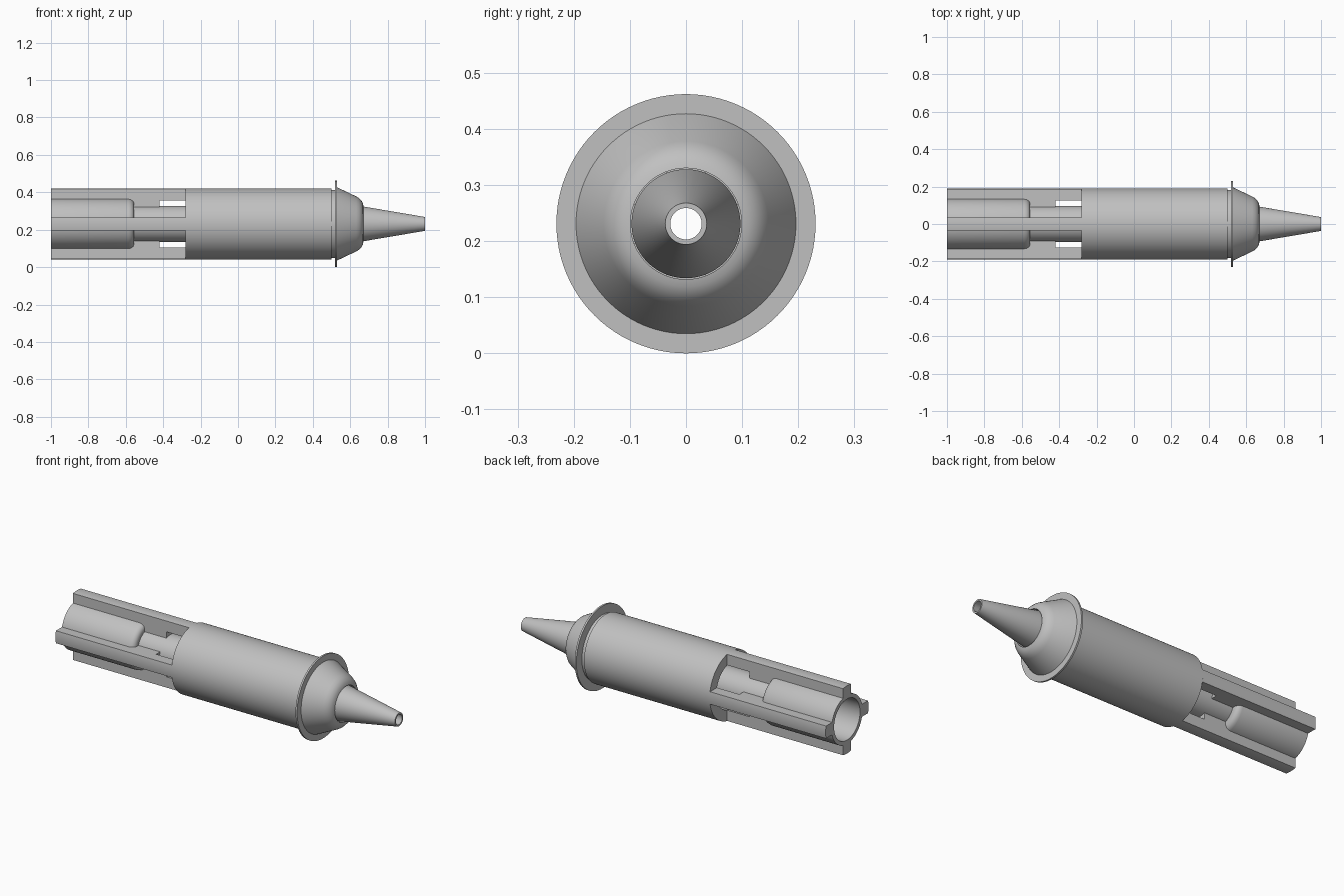
import bpy, bmesh, math
from mathutils import Matrix

cube = bpy.data.objects.get("Cube")
if cube:
    bpy.data.objects.remove(cube, do_unlink=True)

AXIS_Z = 0.231
BODY_R = 0.19
SEGMENTS = 96

grey = bpy.data.materials.new("plain_grey")
grey.use_nodes = True
GREY = (0.53, 0.53, 0.53, 1)
grey.diffuse_color = GREY
for node in grey.node_tree.nodes:
    if node.type == 'BSDF_PRINCIPLED':
        node.inputs["Base Color"].default_value = GREY


def finish(name, bm):
    bmesh.ops.recalc_face_normals(bm, faces=bm.faces[:])
    for face in bm.faces:
        face.smooth = True
    mesh = bpy.data.meshes.new(name)
    bm.to_mesh(mesh)
    bm.free()
    mesh.set_sharp_from_angle(angle=math.radians(28))
    mesh.materials.append(grey)
    obj = bpy.data.objects.new(name, mesh)
    obj.location.z = AXIS_Z
    bpy.context.collection.objects.link(obj)
    return obj


def lathe(name, profile):
    """Revolve a closed (x, radius) outline about the x axis."""
    bm = bmesh.new()
    rings = []
    for i in range(SEGMENTS):
        a = 2 * math.pi * i / SEGMENTS
        rings.append([bm.verts.new((x, r * math.cos(a), r * math.sin(a)))
                      for x, r in profile])
    n = len(profile)
    for i in range(SEGMENTS):
        a, b = rings[i], rings[(i + 1) % SEGMENTS]
        for j in range(n):
            k = (j + 1) % n
            bm.faces.new((a[j], a[k], b[k], b[j]))
    return finish(name, bm)


def rib(name, outline, half_width, angle):
    """Slice of a turned outline between two parallel sides."""
    bm = bmesh.new()
    steps = 8
    slices = []
    for i in range(steps + 1):
        y = half_width * (2 * i / steps - 1)
        slices.append([bm.verts.new((x, y, math.sqrt(r * r - y * y)))
                       for x, r in outline])
    n = len(outline)
    for a, b in zip(slices, slices[1:]):
        for j in range(n):
            k = (j + 1) % n
            bm.faces.new((a[j], a[k], b[k], b[j]))
    bm.faces.new(slices[0])
    bm.faces.new(slices[-1])
    bm.transform(Matrix.Rotation(angle, 4, 'X'))
    return finish(name, bm)


# Hollow inner tube: wide rear socket, narrow neck, tapered nozzle
lathe("inner_tube_and_nozzle", [
    (-1, 0.137), (-0.585, 0.137), (-0.572, 0.134), (-0.562, 0.127),
    (-0.556, 0.117), (-0.555, 0.108), (-0.555, 0.097), (0.645, 0.097),
    (1, 0.037), (1, 0.028), (0.645, 0.075), (-0.58, 0.075),
    (-0.62, 0.115), (-1, 0.115)])

# Outer sleeve
lathe("sleeve", [(-0.28, BODY_R), (0.5, BODY_R), (0.5, 0.13), (-0.28, 0.13)])

# Head: recessed collar, thin flange, cone and rounded lip
lathe("flanged_head", [
    (0.5, 0.182), (0.519, 0.182), (0.519, 0.231), (0.529, 0.231),
    (0.529, 0.196), (0.632, 0.147), (0.647, 0.138), (0.659, 0.126),
    (0.667, 0.112), (0.67, 0.099), (0.5, 0.099)])

# Four long ribs, notched beneath where they meet the sleeve
rib_outline = [
    (-1, BODY_R), (-0.28, BODY_R), (-0.28, 0.131), (-0.42, 0.131),
    (-0.42, 0.09), (-0.56, 0.09), (-0.56, 0.125), (-1, 0.125)]
for index, side in enumerate(("top", "front", "bottom", "back")):
    rib(side + "_rib", rib_outline, 0.035, index * math.pi / 2)
